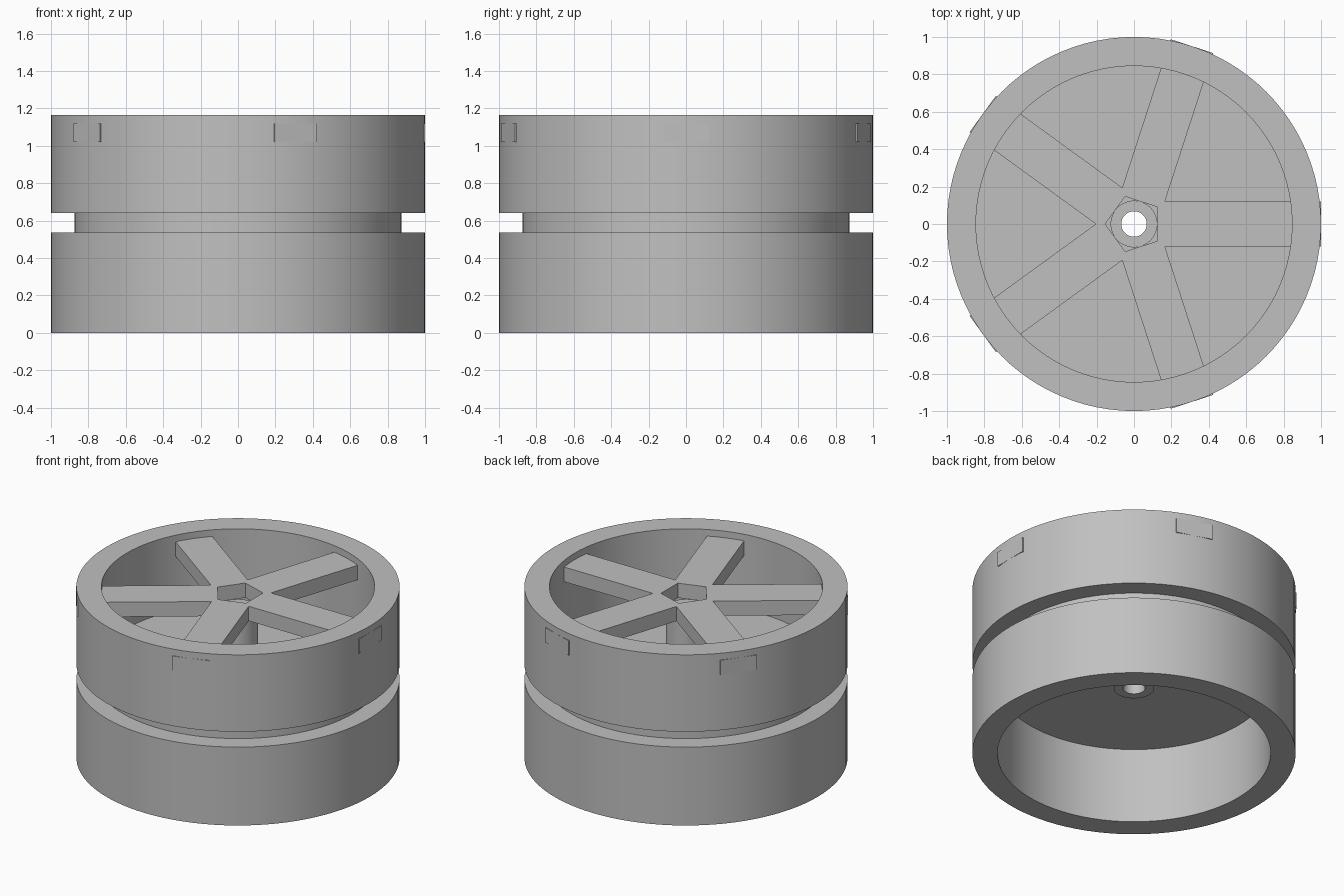
import bpy
import bmesh
from math import cos, sin, tan, pi, radians
from mathutils import Matrix

if "Cube" in bpy.data.objects:
    bpy.data.objects.remove(bpy.data.objects["Cube"])

SEGMENTS = 96
SPOKES = 5
HUB_R, BORE_R, RIM_IN = 0.125, 0.068, 0.845
SPOKE_BOTTOM, SPOKE_TOP, SPOKE_HALF = 1.02, 1.12, 0.12

grey = bpy.data.materials.new("plain grey")
grey.use_nodes = True
colour = (0.53, 0.53, 0.53, 1)
grey.diffuse_color = colour
grey.node_tree.nodes["Principled BSDF"].inputs["Base Color"].default_value = colour


def finish(bm, name):
    """Turn a bmesh into a shaded, coloured object."""
    bmesh.ops.recalc_face_normals(bm, faces=bm.faces)
    mesh = bpy.data.meshes.new(name)
    bm.to_mesh(mesh)
    bm.free()
    mesh.materials.append(grey)
    obj = bpy.data.objects.new(name, mesh)
    bpy.context.collection.objects.link(obj)
    bpy.ops.object.select_all(action="DESELECT")
    obj.select_set(True)
    bpy.context.view_layer.objects.active = obj
    bpy.ops.object.shade_smooth_by_angle(angle=radians(30))
    return obj


def lathe(name, profile):
    """Revolve a closed (radius, height) profile around z."""
    bm = bmesh.new()
    rings = []
    for i in range(SEGMENTS):
        a = 2 * pi * i / SEGMENTS
        rings.append([bm.verts.new((r * cos(a), r * sin(a), z)) for r, z in profile])
    for i, ring in enumerate(rings):
        after = rings[(i + 1) % SEGMENTS]
        for j in range(len(profile)):
            k = (j + 1) % len(profile)
            bm.faces.new((ring[j], after[j], after[k], ring[k]))
    return finish(bm, name)


# Grooved rim, centre web and bored hub in one turned section
lathe("wheel_body", [
    (1, 0), (1, 0.535), (0.875, 0.535), (0.875, 0.64), (1, 0.64), (1, 1.165),
    (RIM_IN, 1.165), (RIM_IN, 0.65), (HUB_R, 0.65), (HUB_R, SPOKE_BOTTOM),
    (BORE_R, SPOKE_BOTTOM), (BORE_R, 0.465), (HUB_R, 0.465), (HUB_R, 0.515),
    (RIM_IN, 0.515), (RIM_IN, 0),
])

# Spoke star with a pentagonal socket; its square ends just break the rim surface
bm = bmesh.new()
slope = tan(pi / SPOKES)
half = [(HUB_R, HUB_R * slope), (SPOKE_HALF / slope, SPOKE_HALF), (1, SPOKE_HALF)]
outline = half + [(x, -y) for x, y in reversed(half)]
for i in range(SPOKES):
    turn = Matrix.Rotation(2 * pi * i / SPOKES, 3, "Z")
    verts = [bm.verts.new((x, y, SPOKE_BOTTOM)) for x, y in outline]
    bmesh.ops.rotate(bm, verts=verts, cent=(0, 0, 0), matrix=turn)
    bm.faces.new(verts)
bmesh.ops.remove_doubles(bm, verts=bm.verts, dist=0.0001)
base = list(bm.faces)
extruded = bmesh.ops.extrude_face_region(bm, geom=base, use_keep_orig=True)
top = [v for v in extruded["geom"] if isinstance(v, bmesh.types.BMVert)]
bmesh.ops.translate(bm, verts=top, vec=(0, 0, SPOKE_TOP - SPOKE_BOTTOM))
finish(bm, "spokes")
